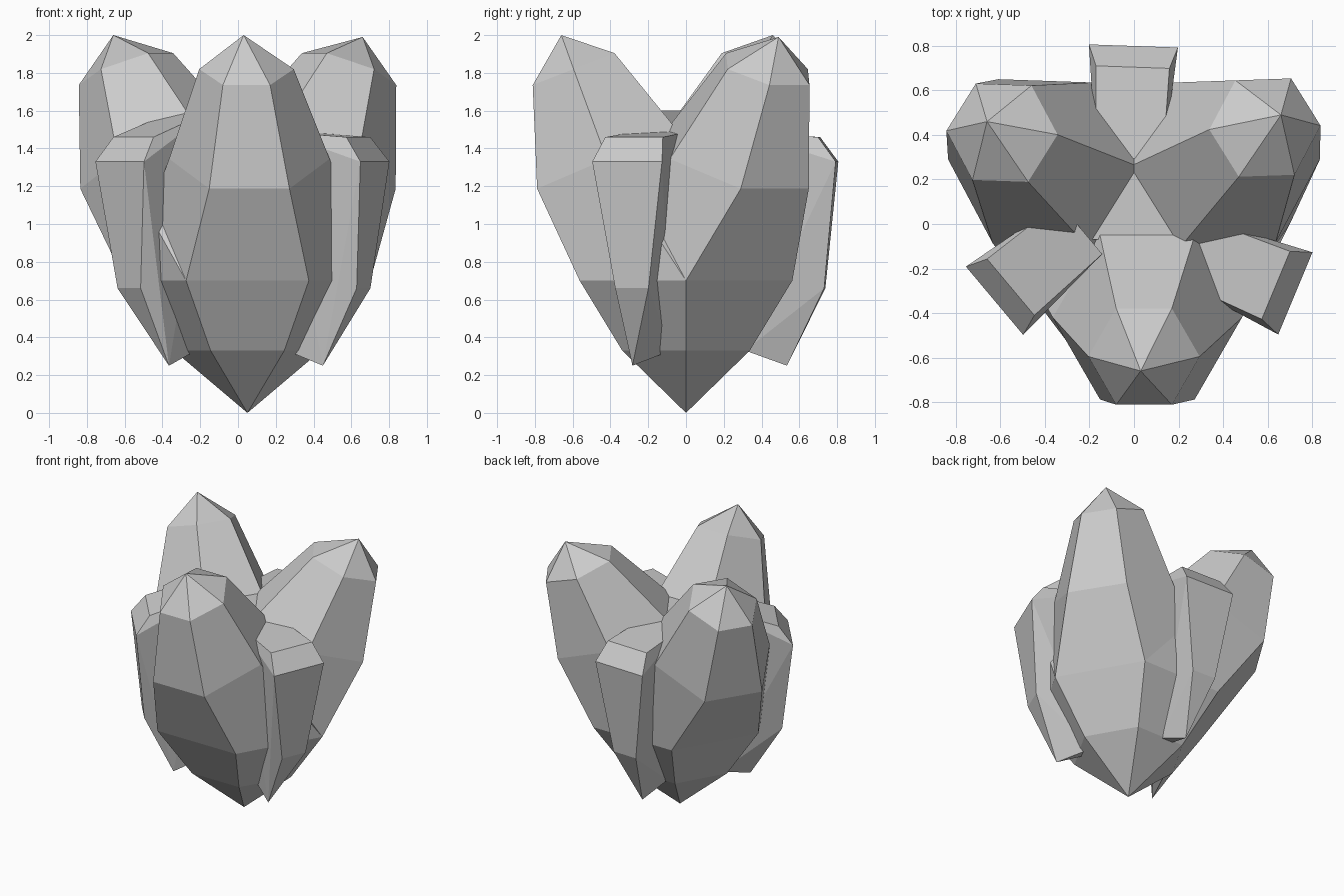
import bpy, bmesh
from math import cos, sin, radians

if "Cube" in bpy.data.objects:
    bpy.data.objects.remove(bpy.data.objects["Cube"])


def finish(name, bm):
    bmesh.ops.recalc_face_normals(bm, faces=bm.faces)
    me = bpy.data.meshes.new(name)
    bm.to_mesh(me)
    bm.free()
    ob = bpy.data.objects.new(name, me)
    bpy.context.collection.objects.link(ob)
    return ob


def hexagon(cx, cy, cz, r, angle, tilt=0.0):
    """Six points with one flat side facing 'angle', leaning down that way."""
    pts = []
    for k in range(6):
        a = radians(-30 + 60 * k)
        u, v = r * cos(a), r * sin(a)
        c, s = cos(radians(angle)), sin(radians(angle))
        pts.append((cx + u * c - v * s, cy + u * s + v * c, cz - tilt * u))
    return pts


def crystal(name, facing, lean, mid, top, tip):
    bm = bmesh.new()
    rings = [hexagon(0.05, 0, 0.33, 0.39, facing),
             hexagon(0.05, 0, 0.70, 0.65, facing),
             hexagon(*mid, 1.345, 0.425, lean, 0.43),
             hexagon(*top, 1.82, 0.25, lean, 0.39)]
    rings = [[bm.verts.new(p) for p in ring] for ring in rings]
    low, high = bm.verts.new((0.05, 0, 0)), bm.verts.new(tip)
    for i in range(6):
        j = (i + 1) % 6
        bm.faces.new((low, rings[0][j], rings[0][i]))
        for a, b in zip(rings, rings[1:]):
            bm.faces.new((a[i], a[j], b[j], b[i]))
        bm.faces.new((rings[-1][i], rings[-1][j], high))
    finish(name, bm)


def hull(name, pts):
    bm = bmesh.new()
    for p in pts:
        bm.verts.new(p)
    res = bmesh.ops.convex_hull(bm, input=bm.verts[:])
    junk = [v for v in bm.verts if not v.link_faces]
    bmesh.ops.delete(bm, geom=junk, context='VERTS')
    bmesh.ops.dissolve_limit(bm, angle_limit=radians(1), verts=bm.verts[:], edges=bm.edges[:])
    finish(name, bm)


def slab(name, origin, angle, inner_z, tip_shift):
    # radial profile: distance out, half width, height
    profile = [(0.785, 0.20, 1.33), (0.69, 0.165, 1.46), (0.28, 0.15, inner_z),
               (0.72, 0.095, 0.66), (0.30, 0.05, 0.33)]
    local = [(r, s * w, z) for r, w, z in profile for s in (-1, 1)]
    local.append((0.52, tip_shift, 0.25))
    c, s = cos(radians(angle)), sin(radians(angle))
    hull(name, [(origin[0] + r * c - w * s, origin[1] + r * s + w * c, z)
                for r, w, z in local])


# three leaning crystals sharing one hexagonal root
crystal("front_crystal", -90, -90, (0.06, -0.42), (0.045, -0.595), (0.03, -0.66, 2.0))
crystal("right_crystal", 30, 32, (0.41, 0.275), (0.588, 0.433), (0.66, 0.49, 1.99))
crystal("left_crystal", 150, 148, (-0.41, 0.275), (-0.593, 0.41), (-0.66, 0.46, 2.0))

# flat floor between the crystals
hull("centre_floor", [(-0.22, -0.07, 1.5), (0.25, -0.07, 1.5), (0.02, 0.28, 1.5), (0.05, 0, 0.7)])

# tapered slabs wedged in the three gaps
slab("right_slab", (0.0, -0.01), -22.6, 1.49, -0.08)
slab("left_slab", (-0.025, 0.16), 220, 1.60, 0.09)
slab("back_slab", (-0.03, 0.015), 88, 1.49, 0.0)
